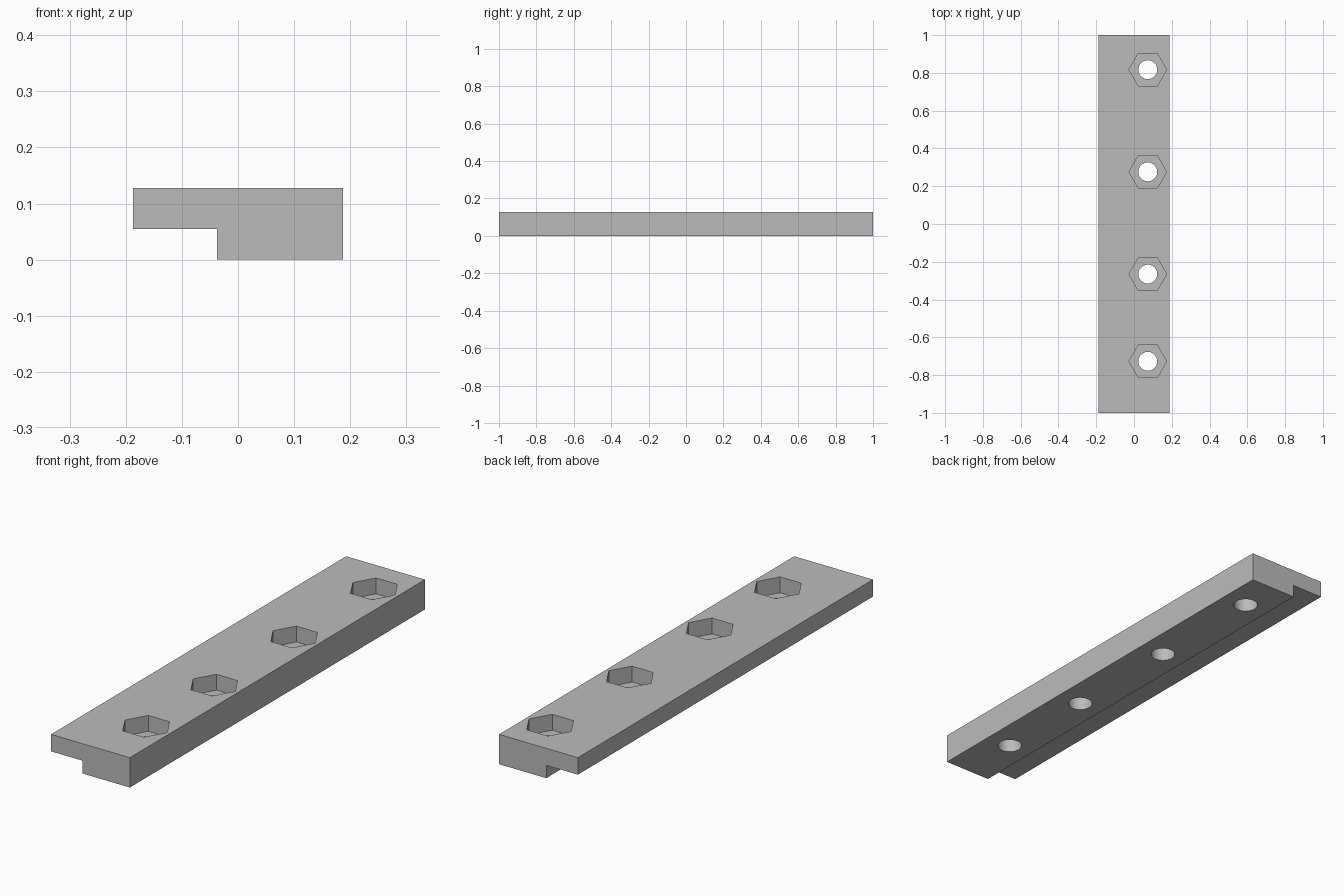
import bpy, bmesh, math

if "Cube" in bpy.data.objects:
    bpy.data.objects.remove(bpy.data.objects["Cube"], do_unlink=True)

HEIGHT = 0.128
POCKET_FLOOR = 0.06
BOLT_X = 0.073
BOLT_YS = (-0.727, -0.265, 0.276, 0.817)

grey = bpy.data.materials.new("light grey")
grey.use_nodes = True
colour = (0.5, 0.5, 0.5, 1)
grey.diffuse_color = colour
grey.node_tree.nodes["Principled BSDF"].inputs["Base Color"].default_value = colour


def prism(bm, outline, offset):
    """Extrude a closed outline along an offset."""
    face = bm.faces.new([bm.verts.new(p) for p in outline])
    new = bmesh.ops.extrude_face_region(bm, geom=[face])["geom"]
    verts = [v for v in new if isinstance(v, bmesh.types.BMVert)]
    bmesh.ops.translate(bm, verts=verts, vec=offset)


def make_object(name, bm):
    bmesh.ops.recalc_face_normals(bm, faces=bm.faces)
    mesh = bpy.data.meshes.new(name)
    bm.to_mesh(mesh)
    bm.free()
    mesh.materials.append(grey)
    obj = bpy.data.objects.new(name, mesh)
    bpy.context.collection.objects.link(obj)
    return obj


def bolt_cutters(name, sides, radius, bottom, top):
    """One upright prism at every bolt position."""
    bm = bmesh.new()
    for y in BOLT_YS:
        angles = [math.tau * i / sides for i in range(sides)]
        ring = [(BOLT_X + radius * math.cos(a), y + radius * math.sin(a), bottom)
                for a in angles]
        prism(bm, ring, (0, 0, top - bottom))
    obj = make_object(name, bm)
    obj.hide_render = True
    return obj


# Stepped bar, extruded along its length
profile = [(-0.187, HEIGHT), (-0.187, 0.055), (-0.037, 0.055),
           (-0.037, 0), (0.187, 0), (0.187, HEIGHT)]
bm = bmesh.new()
prism(bm, [(x, -1, z) for x, z in profile], (0, 2, 0))
bar = make_object("stepped_bar", bm)

# Hexagonal nut pockets and round bolt holes
cutters = [bolt_cutters("nut_pocket_cutter", 6, 0.1, POCKET_FLOOR, HEIGHT + 0.1),
           bolt_cutters("bolt_hole_cutter", 48, 0.05, -0.1, HEIGHT + 0.1)]
for cutter in cutters:
    cut = bar.modifiers.new(cutter.name, "BOOLEAN")
    cut.operation = "DIFFERENCE"
    cut.solver = "EXACT"
    cut.object = cutter

# Bake the cuts, then smooth only the round hole walls
bpy.context.view_layer.objects.active = bar
bar.select_set(True)
for cutter in cutters:
    bpy.ops.object.modifier_apply(modifier=cutter.name)
for cutter in cutters:
    bpy.data.objects.remove(cutter, do_unlink=True)
bpy.ops.object.shade_smooth_by_angle(angle=math.radians(30))
